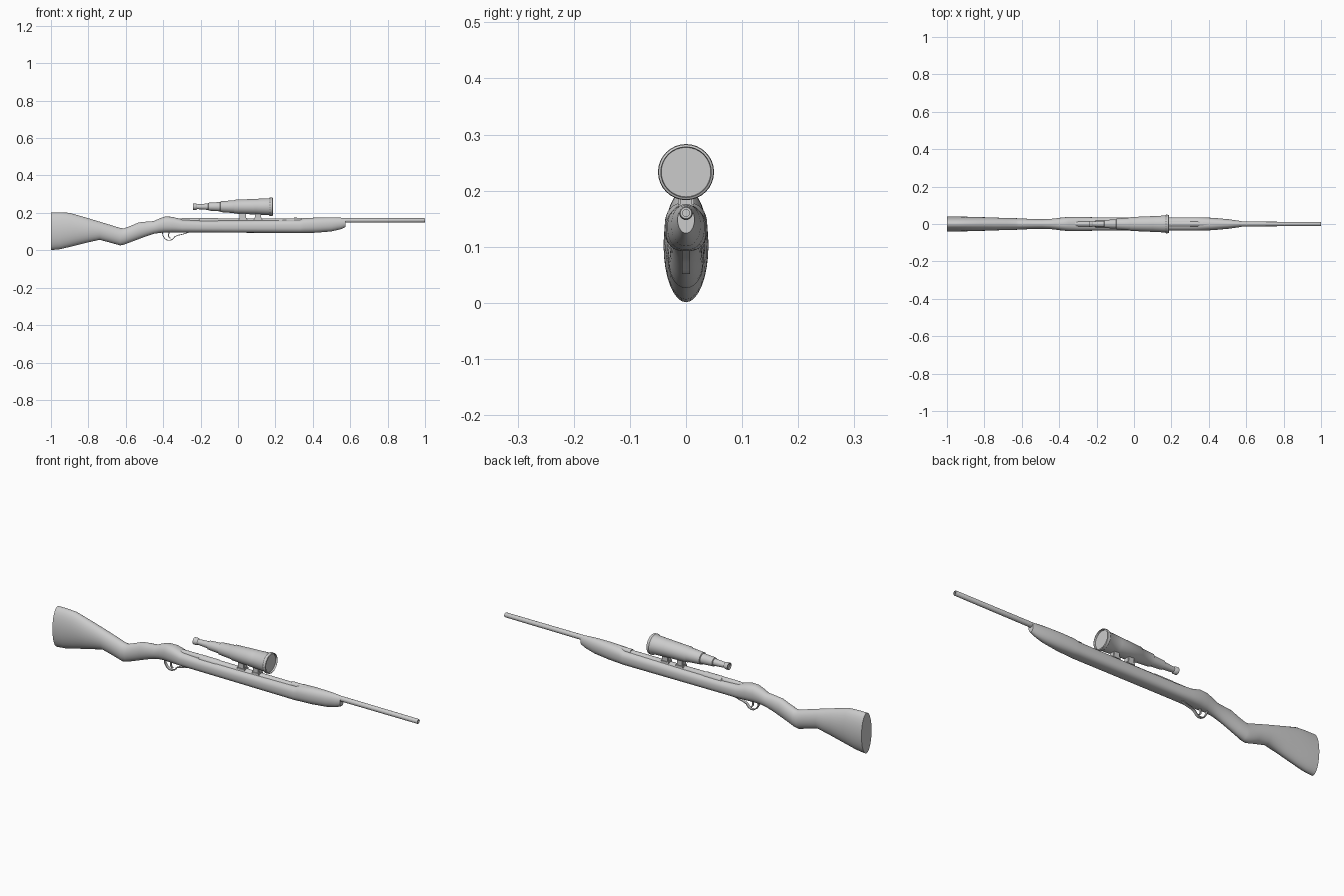
import bpy, bmesh, math
from mathutils import Vector


def finish(name, bm, angle=35):
    bmesh.ops.recalc_face_normals(bm, faces=bm.faces[:])
    me = bpy.data.meshes.new(name)
    bm.to_mesh(me)
    bm.free()
    ob = bpy.data.objects.new(name, me)
    bpy.context.collection.objects.link(ob)
    bpy.ops.object.select_all(action='DESELECT')
    ob.select_set(True)
    bpy.context.view_layer.objects.active = ob
    bpy.ops.object.shade_smooth_by_angle(angle=math.radians(angle))
    return ob


def skin(name, rings, closed_ends=True, angle=35):
    """Bridge a list of equal-length point rings."""
    bm = bmesh.new()
    vs = [[bm.verts.new(p) for p in r] for r in rings]
    n = len(vs[0])
    for a, b in zip(vs, vs[1:]):
        for i in range(n):
            j = (i + 1) % n
            bm.faces.new((a[i], a[j], b[j], b[i]))
    if closed_ends:
        bm.faces.new(vs[0])
        bm.faces.new(vs[-1])
    return finish(name, bm, angle)


def oval(x, z0, z1, w, power=1.0, n=32):
    """Rounded section across x; power below 1 makes it squarer."""
    pts = []
    for i in range(n):
        t = 2 * math.pi * i / n
        c, s = math.cos(t), math.sin(t)
        y = w * math.copysign(abs(c) ** power, c)
        z = (z0 + z1) / 2 + (z1 - z0) / 2 * math.copysign(abs(s) ** power, s)
        pts.append((x, y, z))
    return pts


def turned(name, profile, z, n=32):
    """Solid of revolution along x from (x, radius) pairs."""
    return skin(name, [oval(x, z - r, z + r, r, n=n) for x, r in profile])


def block(name, x0, x1, w, z0, z1, bevel=0.003):
    bm = bmesh.new()
    bmesh.ops.create_cube(bm, size=1)
    for v in bm.verts:
        v.co = Vector(((x0 + x1) / 2 + v.co.x * (x1 - x0), v.co.y * 2 * w,
                       (z0 + z1) / 2 + v.co.z * (z1 - z0)))
    bmesh.ops.bevel(bm, geom=bm.edges[:], offset=bevel, segments=2, affect='EDGES')
    return finish(name, bm)


def strap(name, path, w, t):
    """Flat band following an (x, z) path."""
    rings = []
    for i, (x, z) in enumerate(path):
        a, b = path[max(i - 1, 0)], path[min(i + 1, len(path) - 1)]
        d = Vector((b[0] - a[0], b[1] - a[1])).normalized()
        nx, nz = -d.y * t / 2, d.x * t / 2
        rings.append([(x + nx, -w, z + nz), (x + nx, w, z + nz),
                      (x - nx, w, z - nz), (x - nx, -w, z - nz)])
    return skin(name, rings)


# Wooden stock: butt, wrist and fore-end (x, bottom, top, half width, squareness)
stock = [
    (-1.00, 0.001, 0.203, 0.040, 1), (-0.95, 0.006, 0.203, 0.040, 1),
    (-0.90, 0.018, 0.200, 0.039, 1), (-0.82, 0.038, 0.177, 0.037, 1),
    (-0.74, 0.056, 0.153, 0.034, 1), (-0.68, 0.040, 0.135, 0.032, 1),
    (-0.63, 0.026, 0.119, 0.031, 1), (-0.61, 0.030, 0.117, 0.030, 1),
    (-0.57, 0.045, 0.132, 0.028, 1), (-0.53, 0.060, 0.149, 0.027, 1),
    (-0.49, 0.075, 0.153, 0.026, 1), (-0.45, 0.088, 0.156, 0.027, 1),
    (-0.42, 0.093, 0.170, 0.030, 0.95), (-0.39, 0.095, 0.180, 0.034, 0.9),
    (-0.35, 0.095, 0.179, 0.038, 0.85), (-0.30, 0.095, 0.164, 0.038, 0.8),
    (-0.22, 0.095, 0.160, 0.036, 0.8), (0.00, 0.094, 0.160, 0.036, 0.8),
    (0.33, 0.092, 0.163, 0.036, 0.8), (0.35, 0.092, 0.171, 0.036, 0.85),
    (0.42, 0.094, 0.175, 0.033, 0.9), (0.50, 0.101, 0.176, 0.026, 0.95),
    (0.55, 0.113, 0.174, 0.019, 1), (0.575, 0.124, 0.172, 0.015, 1),
]
skin("stock", [oval(*s) for s in stock], angle=40)

# Barrel with a hollow muzzle
turned("barrel", [(0.30, 0.014), (0.56, 0.0125), (0.997, 0.0115), (1.0, 0.010),
                  (1.0, 0.006), (0.97, 0.006)], 0.160, 20)

# Receiver and bolt along the top channel
turned("receiver", [(-0.21, 0.014), (-0.205, 0.019), (-0.11, 0.019), (-0.105, 0.017),
                    (0.345, 0.016)], 0.153, 24)
turned("bolt", [(-0.32, 0.006), (-0.315, 0.012), (-0.29, 0.014), (-0.20, 0.014)], 0.158, 20)

# Telescopic sight with stepped tubes and recessed front lens
SCOPE_Z = 0.233
turned("scope", [
    (-0.235, 0.012), (-0.24, 0.013), (-0.24, 0.017), (-0.224, 0.017), (-0.218, 0.013),
    (-0.16, 0.017), (-0.158, 0.021), (-0.095, 0.025), (-0.093, 0.029),
    (-0.022, 0.034), (-0.018, 0.037), (0.10, 0.042), (0.165, 0.045),
    (0.172, 0.050), (0.185, 0.049), (0.187, 0.045), (0.178, 0.044)], SCOPE_Z)

# Sight mounts: post plus saddle
for i, x in enumerate((0.026, 0.107)):
    block(f"scope_mount_{i + 1}", x - 0.017, x + 0.017, 0.014, 0.160, 0.205)
    block(f"scope_mount_foot_{i + 1}", x - 0.021, x + 0.021, 0.017, 0.160, 0.175)

# Trigger guard and trigger
strap("trigger_guard", [(-0.405, 0.098), (-0.402, 0.080), (-0.392, 0.063), (-0.378, 0.054),
                        (-0.362, 0.053), (-0.348, 0.060), (-0.338, 0.073), (-0.322, 0.080),
                        (-0.295, 0.086), (-0.265, 0.096)], 0.007, 0.004)
strap("trigger", [(-0.366, 0.100), (-0.372, 0.085), (-0.371, 0.073), (-0.362, 0.063)], 0.004, 0.006)
